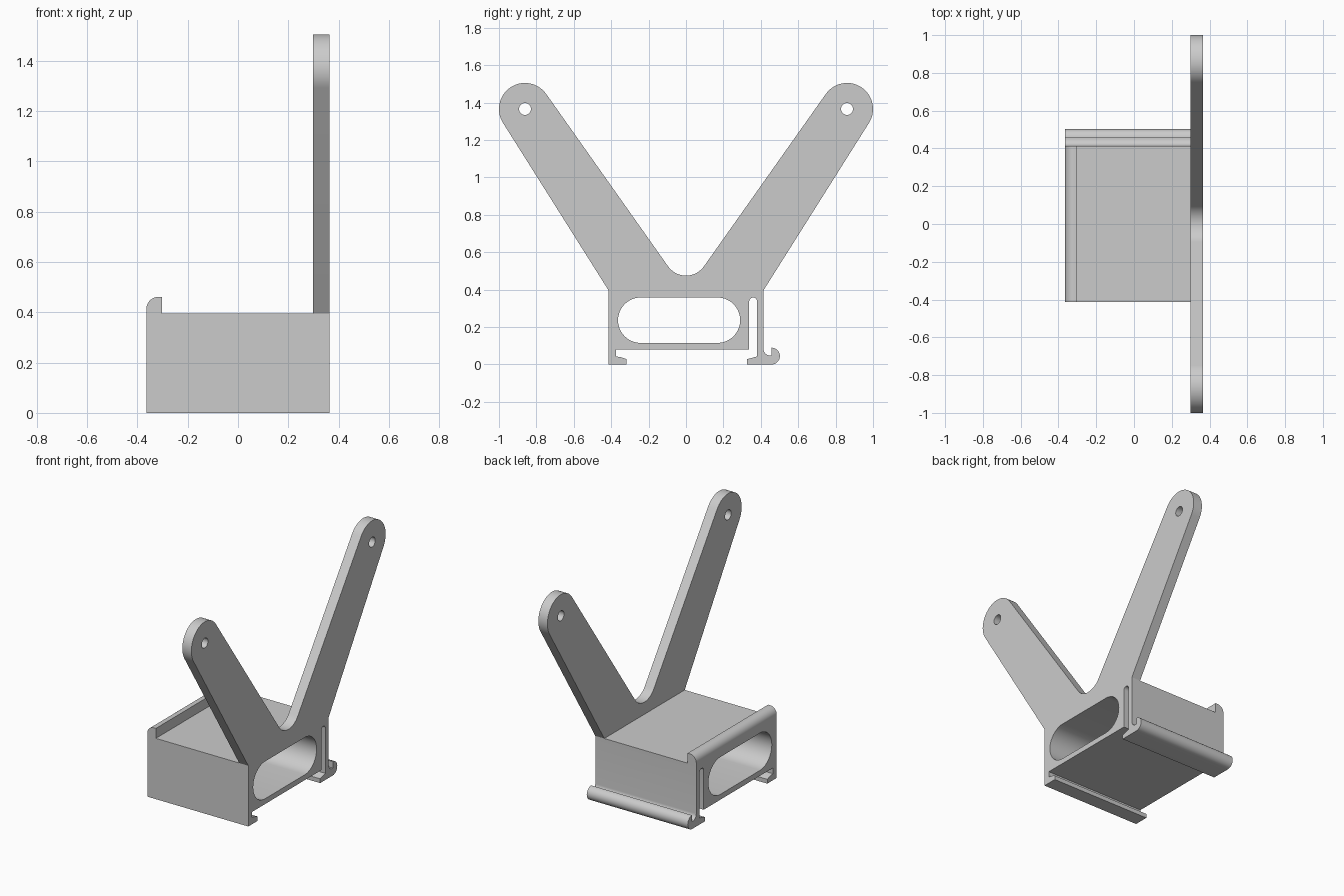
import bpy, bmesh
from math import sin, cos, radians

cube = bpy.data.objects.get("Cube")
if cube:
    bpy.data.objects.remove(cube)

grey = bpy.data.materials.new("light_grey")
grey.use_nodes = True
colour = (0.6, 0.6, 0.6, 1)
grey.diffuse_color = colour
grey.node_tree.nodes["Principled BSDF"].inputs["Base Color"].default_value = colour


def arc(cu, cv, r, start, end, steps=16):
    angles = [radians(start + (end - start) * i / steps) for i in range(steps + 1)]
    return [(cu + r * cos(a), cv + r * sin(a)) for a in angles]


def circle(cu, cv, r, steps=32):
    return arc(cu, cv, r, 0, 360, steps)[:-1]


def prism(name, loops, place, depth):
    """Fill an outline with holes, then extrude it by the depth vector."""
    bm = bmesh.new()
    for loop in loops:
        verts = [bm.verts.new(place(u, v)) for u, v in loop]
        for a, b in zip(verts, verts[1:] + verts[:1]):
            bm.edges.new((a, b))
    bmesh.ops.triangle_fill(bm, use_beauty=True, edges=bm.edges[:])
    new = bmesh.ops.extrude_face_region(bm, geom=bm.faces[:])["geom"]
    bmesh.ops.translate(bm, vec=depth, verts=[g for g in new if isinstance(g, bmesh.types.BMVert)])
    bmesh.ops.recalc_face_normals(bm, faces=bm.faces[:])
    mesh = bpy.data.meshes.new(name)
    bm.to_mesh(mesh)
    bm.free()
    mesh.materials.append(grey)
    obj = bpy.data.objects.new(name, mesh)
    bpy.context.collection.objects.link(obj)
    return obj


half = 0.364      # half length along x
side = 0.414      # half width of the block
top = 0.396       # top of the block
sunk = top - 0.02  # overlap of the joined parts

# Block section: rail foot, flat underside, spring slot, clip foot and release hook
section = [(-side, top), (-side, 0), (-0.317, 0), (-0.317, 0.028), (-0.345, 0.038),
           (-0.374, 0.043), (-0.374, 0.08), (0.338, 0.08)]
section += arc(0.359, 0.337, 0.021, 180, 0, 10)
section += [(0.38, 0.043), (0.355, 0.036), (0.326, 0.028), (0.326, 0)]
section += arc(0.457, 0.045, 0.045, -90, 90)
section += [(0.457, 0.048)]
section += arc(0.45, 0.084, 0.036, -90, -180, 8)
section += [(side, top)]
window = arc(0.168, 0.2365, 0.1215, -90, 90, 20) + arc(-0.242, 0.2365, 0.1215, 90, 270, 20)
block = prism("bracket_block", [section, window], lambda u, v: (-half, u, v), (2 * half, 0, 0))

# V-shaped arm plate with rounded ends and screw holes
ay, az, ar = 0.861, 1.366, 0.139
right_tip = arc(ay, az, ar, -32.2, 144.8, 28)
half_outline = [(side, sunk), (side, top)] + right_tip
valley = arc(0, 0.5925, 0.1175, -35.2, -144.8, 16)
outline = half_outline + valley + [(-u, v) for u, v in reversed(half_outline)]
holes = [circle(s * ay, az, 0.032) for s in (1, -1)]
arms = prism("arm_plate", [outline] + holes, lambda u, v: (0.299, u, v), (half - 0.299, 0, 0))

# End lip with a rounded outer edge
lip_shape = [(-0.302, sunk), (-0.302, 0.461)]
lip_shape += arc(-half + 0.047, 0.414, 0.047, 90, 180, 12) + [(-half, sunk)]
lip = prism("end_lip", [lip_shape], lambda u, v: (u, -side, v), (0, 2 * side, 0))

# Merge into one solid
bpy.context.view_layer.objects.active = block
for part in (arms, lip):
    union = block.modifiers.new("union", "BOOLEAN")
    union.operation = "UNION"
    union.solver = "EXACT"
    union.object = part
    bpy.ops.object.modifier_apply(modifier=union.name)
    bpy.data.objects.remove(part)

# Clean flat faces, then smooth the rounded edges only
bm = bmesh.new()
bm.from_mesh(block.data)
bmesh.ops.remove_doubles(bm, verts=bm.verts[:], dist=0.0001)
bmesh.ops.dissolve_limit(bm, angle_limit=radians(0.5), verts=bm.verts[:], edges=bm.edges[:])
bm.to_mesh(block.data)
bm.free()
bpy.ops.object.select_all(action="DESELECT")
block.select_set(True)
bpy.ops.object.shade_smooth_by_angle(angle=radians(30))
